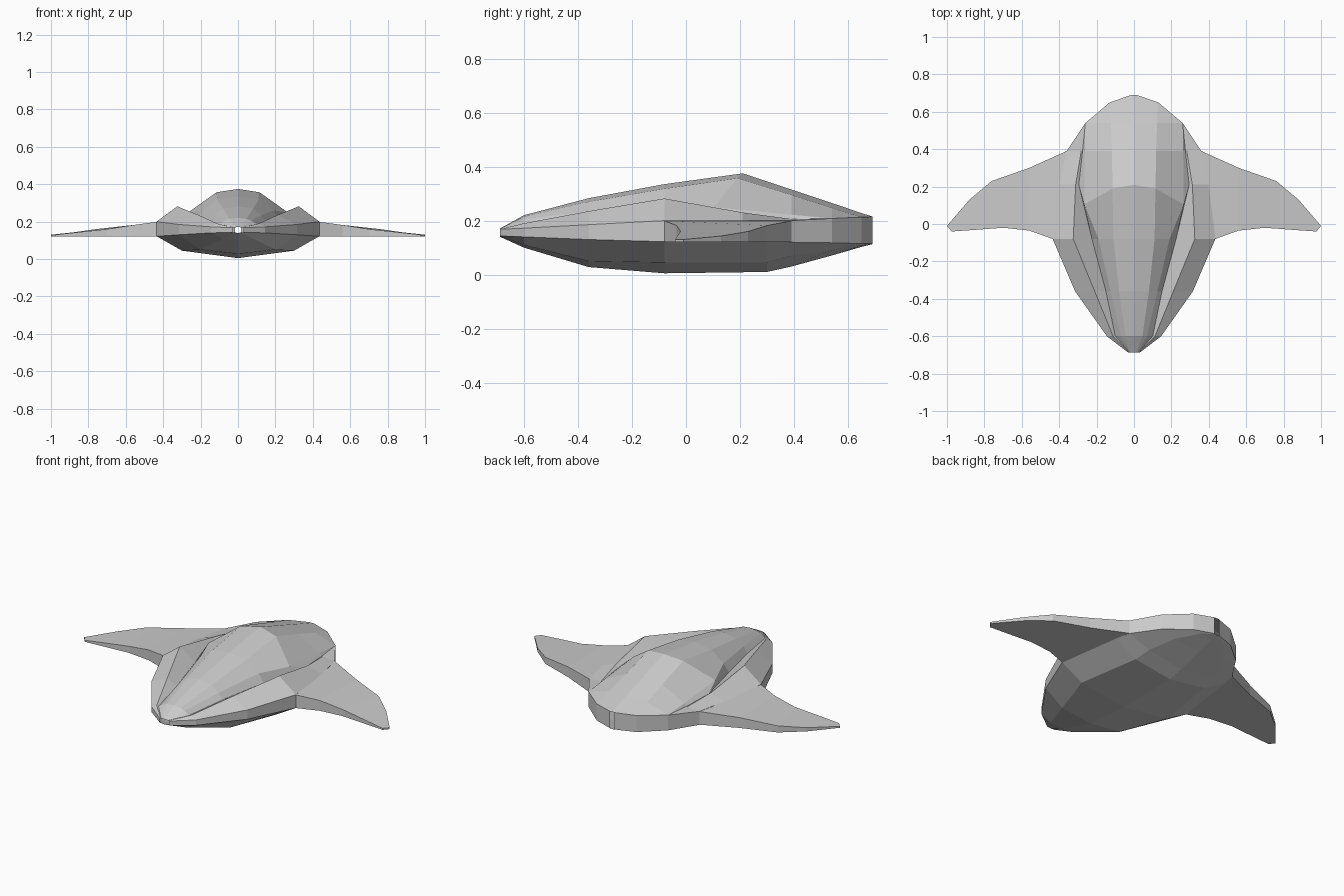
import bpy, bmesh

cube = bpy.data.objects.get("Cube")
if cube:
    bpy.data.objects.remove(cube, do_unlink=True)

grey = bpy.data.materials.new("light grey hull")
grey.use_nodes = True
colour = (0.6, 0.6, 0.6, 1)
grey.diffuse_color = colour
grey.node_tree.nodes["Principled BSDF"].inputs["Base Color"].default_value = colour


def loft(name, rings, closed=False, caps=False):
    """Skin a row of equal-length rings, mirror it across x and shade it flat."""
    bm = bmesh.new()
    rows = [[bm.verts.new(p) for p in ring] for ring in rings]
    n = len(rows[0])
    for a, b in zip(rows, rows[1:]):
        for i in range(n if closed else n - 1):
            j = (i + 1) % n
            bm.faces.new((a[i], a[j], b[j], b[i]))
    if caps:
        bm.faces.new(rows[0])
        bm.faces.new(rows[-1])
    bmesh.ops.remove_doubles(bm, verts=bm.verts, dist=0.0005)
    # mirrored half
    twin = bmesh.ops.duplicate(bm, geom=bm.verts[:] + bm.edges[:] + bm.faces[:])["geom"]
    for v in twin:
        if isinstance(v, bmesh.types.BMVert):
            v.co.x = -v.co.x
    bmesh.ops.remove_doubles(bm, verts=bm.verts, dist=0.0005)
    bmesh.ops.recalc_face_normals(bm, faces=bm.faces)
    mesh = bpy.data.meshes.new(name)
    bm.to_mesh(mesh)
    bm.free()
    mesh.materials.append(grey)
    obj = bpy.data.objects.new(name, mesh)
    bpy.context.scene.collection.objects.link(obj)
    return obj


# Lower hull and rim: y, keel z, chine (x, z), rim low (x, z), rim top z
LOWER = [
    (-.688, .14, (.02, .142), (.03, .143), .168),
    (-.60, .10, (.08, .11), (.145, .14), .172),
    (-.36, .028, (.2, .05), (.315, .13), .185),
    (-.08, .005, (.3, .045), (.435, .122), .2),
    (.3, .01, (.24, .045), (.38, .122), .2),
    (.39, .03, (.22, .07), (.36, .12), .2),
    (.54, .071, (.17, .09), (.26, .118), .208),
    (.65, .103, (.08, .108), (.13, .115), .213),
    (.69, .113, (.01, .114), (.015, .115), .215),
]
loft("lower_hull", [[(0, y, k), (c[0], y, c[1]), (r[0], y, r[1]), (r[0], y, top)]
                    for y, k, c, r, top in LOWER])

# Upper hull: y, then rim, fender ridge, channel floor, canopy side, shoulder, crest z
UPPER = [
    (-.688, (.03, .168), (.025, .169), (.022, .169), (.018, .17), (.012, .17), .171),
    (-.60, (.145, .172), (.112, .19), (.1, .187), (.07, .205), (.045, .215), .22),
    (-.36, (.315, .185), (.21, .235), (.15, .2), (.125, .235), (.08, .27), .283),
    (-.08, (.435, .2), (.325, .282), (.225, .215), (.19, .26), (.11, .318), .335),
    (.21, (.40, .2), (.312, .23), (.295, .215), (.265, .25), (.115, .357), .375),
    (.39, (.36, .2), (.282, .206), (.275, .206), (.263, .222), (.118, .295), .315),
    (.54, (.26, .208), (.26, .208), (.26, .208), (.26, .208), (.124, .247), .265),
    (.65, (.13, .213), (.13, .213), (.13, .213), (.13, .213), (.13, .213), .228),
    (.69, (.015, .215), (.015, .215), (.015, .215), (.015, .215), (.015, .215), .215),
]
rings = []
for y, *points, crest in UPPER:
    # the canopy break bows forward towards its sides
    bow = 1.5 if y == .21 else 0
    rings.append([(x, y - (bow * x * x if i > 2 else 0), z)
                  for i, (x, z) in enumerate(points)] + [(0, y, crest)])
loft("upper_hull", rings)

# Wings: leading edge (x, y), trailing edge (x, y), top z
WING = [
    ((.30, -.07), (.30, .38), .195),
    ((.435, -.08), (.36, .39), .199),
    ((.56, -.035), (.56, .30), .182),
    ((.70, -.02), (.76, .23), .160),
    ((.86, -.032), (.88, .13), .143),
    ((.975, -.04), (1.0, -.01), .130),
]
loft("wings", [[(*lead, .121), (*lead, top), (*trail, top), (*trail, .121)]
               for lead, trail, top in WING], closed=True, caps=True)
